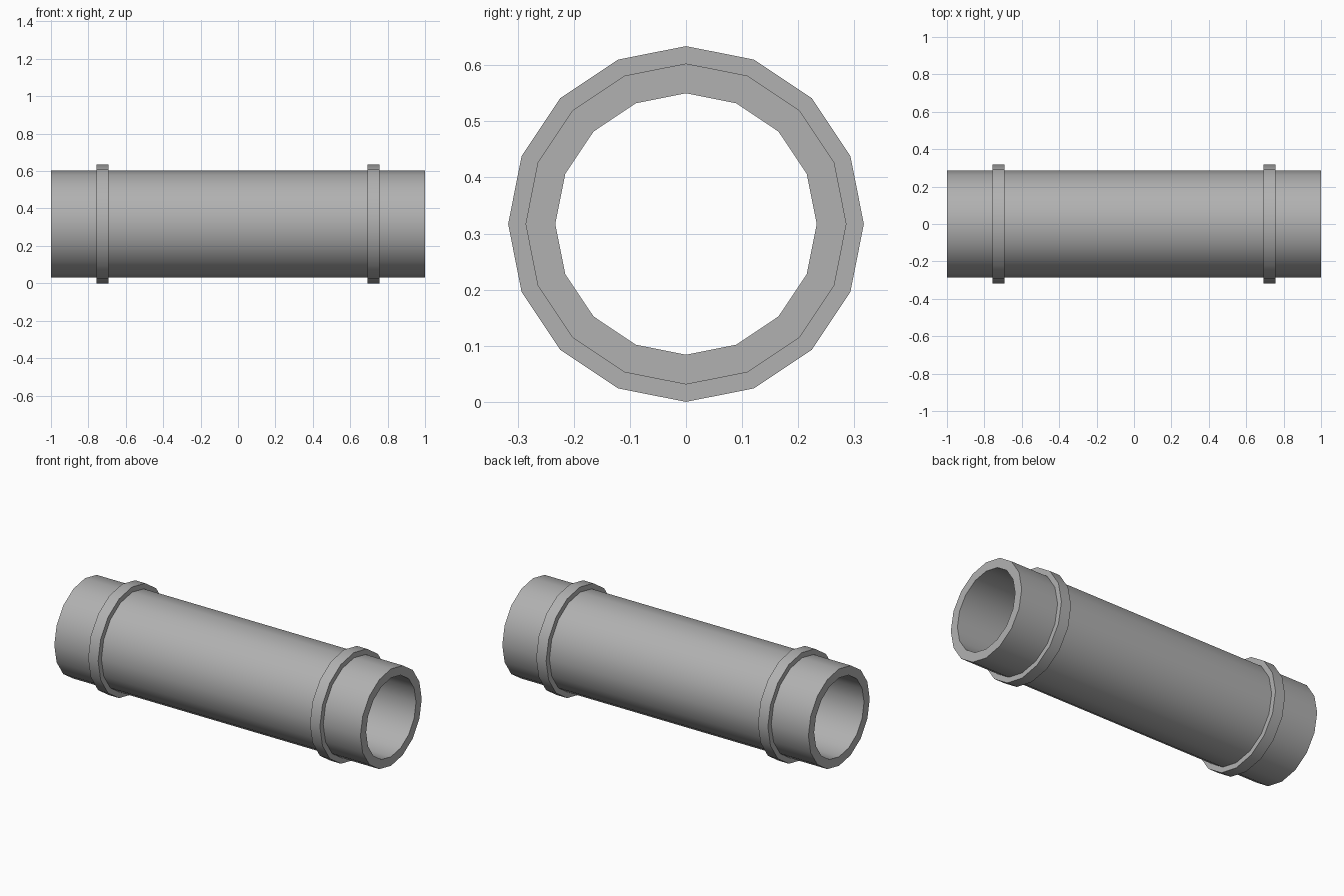
import bpy, bmesh
from math import cos, sin, tau, radians

if "Cube" in bpy.data.objects:
    bpy.data.objects.remove(bpy.data.objects["Cube"])

SIDES = 16
R_COLLAR, R_OUT, R_IN = 0.317, 0.286, 0.233
C0, C1 = 0.692, 0.757      # collar start and end along x


def lathe_x(name, profile, z):
    """Revolve a closed (x, radius) profile around a lengthwise axis."""
    bm = bmesh.new()
    rings = []
    for i in range(SIDES):
        a = tau * i / SIDES
        rings.append([bm.verts.new((x, r * cos(a), z + r * sin(a))) for x, r in profile])
    n = len(profile)
    for i in range(SIDES):
        p, q = rings[i], rings[(i + 1) % SIDES]
        for j in range(n):
            k = (j + 1) % n
            bm.faces.new((p[j], p[k], q[k], q[j]))
    bmesh.ops.recalc_face_normals(bm, faces=bm.faces)
    mesh = bpy.data.meshes.new(name)
    bm.to_mesh(mesh)
    bm.free()
    obj = bpy.data.objects.new(name, mesh)
    bpy.context.collection.objects.link(obj)
    bpy.ops.object.select_all(action='DESELECT')
    obj.select_set(True)
    bpy.context.view_layer.objects.active = obj
    bpy.ops.object.shade_smooth_by_angle(angle=radians(30))
    return obj


# Pipe wall with a raised collar near each end; half profile mirrored in x
half = [(C0, R_OUT), (C0, R_COLLAR), (C1, R_COLLAR), (C1, R_OUT), (1, R_OUT), (1, R_IN)]
profile = half + [(-x, r) for x, r in reversed(half)]
pipe = lathe_x("collared_pipe", profile, R_COLLAR)

# Dark grey metal
metal = bpy.data.materials.new("dark_grey")
metal.diffuse_color = (0.44, 0.44, 0.44, 1)
metal.use_nodes = True
metal.node_tree.nodes["Principled BSDF"].inputs["Base Color"].default_value = metal.diffuse_color
pipe.data.materials.append(metal)
